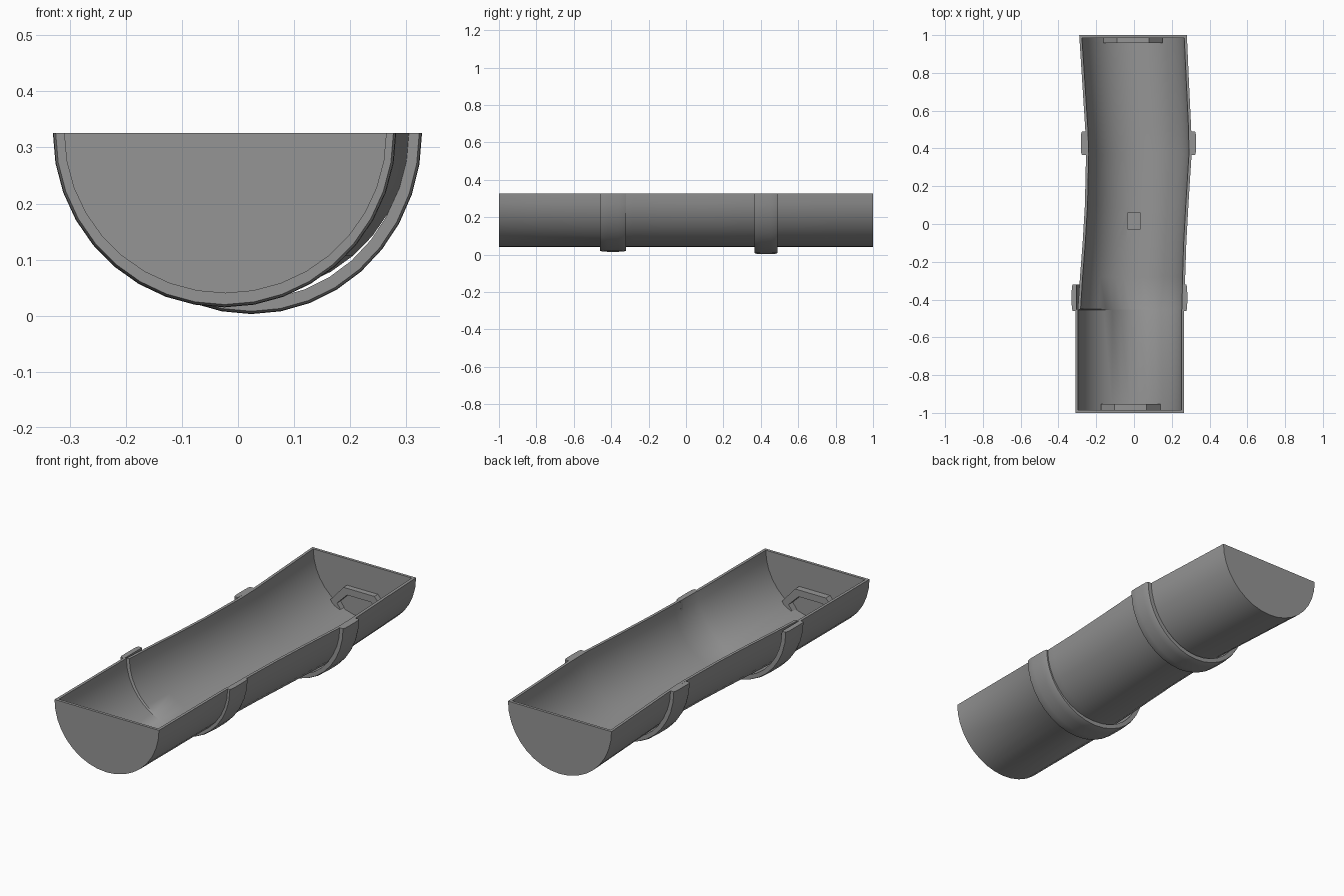
import bpy, bmesh, math

if "Cube" in bpy.data.objects:
    bpy.data.objects.remove(bpy.data.objects["Cube"])

TOP = 0.326      # rim height, all parts are cut flat here
SEG = 18         # sides of the half-round section
WALL = 0.014

mat = bpy.data.materials.new("mid grey")
mat.diffuse_color = (0.3, 0.3, 0.3, 1)
mat.use_nodes = True
mat.node_tree.nodes["Principled BSDF"].inputs["Base Color"].default_value = mat.diffuse_color


def make(name, bm):
    bmesh.ops.recalc_face_normals(bm, faces=bm.faces)
    me = bpy.data.meshes.new(name)
    bm.to_mesh(me)
    bm.free()
    me.materials.append(mat)
    ob = bpy.data.objects.new(name, me)
    bpy.context.collection.objects.link(ob)
    return ob


def smooth(ob, deg=40):
    bpy.ops.object.select_all(action='DESELECT')
    ob.select_set(True)
    bpy.context.view_layer.objects.active = ob
    bpy.ops.object.shade_smooth_by_angle(angle=math.radians(deg))


def half_arc(bm, y, xl, xr, depth):
    """Half-ellipse hanging from the rim, from left to right."""
    c, r = (xl + xr) / 2, (xr - xl) / 2
    return [bm.verts.new((c - r * math.cos(math.pi * i / SEG), y,
                          TOP - depth * math.sin(math.pi * i / SEG)))
            for i in range(SEG + 1)]


def bridge(bm, a, b):
    for i in range(len(a) - 1):
        bm.faces.new((a[i], a[i + 1], b[i + 1], b[i]))


# Trough: slightly bent half pipe with closed ends (y, left x, right x)
stations = [(-1, -.31, .265), (-.455, -.31, .265), (-.45, -.297, .268),
            (-.28, -.286, .271), (-.1, -.272, .277), (.1, -.26, .288),
            (.37, -.254, .305), (.5, -.258, .303), (.75, -.274, .291),
            (1, -.29, .28)]
bm = bmesh.new()
outer = [half_arc(bm, y, a, b, 0.286) for y, a, b in stations]
inner = [half_arc(bm, max(-.986, min(.986, y)), a + WALL, b - WALL, 0.286 - WALL)
         for y, a, b in stations]
for k in range(len(stations) - 1):
    bridge(bm, outer[k], outer[k + 1])
    bridge(bm, inner[k + 1], inner[k])
    for e in (0, -1):
        bm.faces.new((outer[k][e], outer[k + 1][e], inner[k + 1][e], inner[k][e]))
for e in (0, -1):
    bm.faces.new(outer[e])
    bm.faces.new(inner[e])
    bm.faces.new((outer[e][0], inner[e][0], inner[e][-1], outer[e][-1]))
trough = make("trough", bm)

# Small square socket sunk in the middle of the floor
bm = bmesh.new()
bmesh.ops.create_cube(bm, size=1)
for v in bm.verts:
    v.co = (v.co.x * .07, v.co.y * .085 + .015, v.co.z * .1 + .096)
cutter = make("socket_cutter", bm)
cutter.hide_render = True
mod = trough.modifiers.new("socket", 'BOOLEAN')
mod.operation = 'DIFFERENCE'
mod.solver = 'EXACT'
mod.object = cutter
bpy.context.view_layer.objects.active = trough
bpy.ops.object.modifier_apply(modifier=mod.name)
bpy.data.objects.remove(cutter)
smooth(trough)


# Raised node bands around the outside
def band(name, y0, y1, xl, xr, depth):
    bm = bmesh.new()
    w = y1 - y0
    prof = [(0, .026), (0, .005), (.1, .001), (.3, 0), (.7, 0), (.9, .001),
            (1, .005), (1, .026)]
    arcs = [half_arc(bm, y0 + w * t, xl + d, xr - d, depth - d) for t, d in prof]
    for a, b in zip(arcs, arcs[1:] + arcs[:1]):
        bridge(bm, a, b)
    for e in (0, -1):
        bm.faces.new([a[e] for a in arcs])
    smooth(make(name, bm))


band("front_band", -.46, -.32, -.33, .282, .311)
band("back_band", .365, .49, -.281, .328, .323)


# Octagonal loop handles standing on the floor against each end wall
def loop_handle(name, cx, y0, y1):
    bm = bmesh.new()
    shape = [(-.13, .075), (-.157, .115), (-.085, .195),
             (.085, .195), (.157, .115), (.13, .075)]
    rings = []
    for x, z in shape:
        ix, iz = x * .77, .09 + (z - .09) * .68
        rings.append([bm.verts.new((cx + px, y, pz)) for px, y, pz in
                      ((x, y0, z), (x, y1, z), (ix, y1, iz), (ix, y0, iz))])
    for a, b in zip(rings, rings[1:]):
        for i in range(4):
            j = (i + 1) % 4
            bm.faces.new((a[i], a[j], b[j], b[i]))
    bm.faces.new(rings[0])
    bm.faces.new(rings[-1])
    make(name, bm)


loop_handle("front_loop", -.018, -.987, -.953)
loop_handle("back_loop", -.005, .958, .987)
